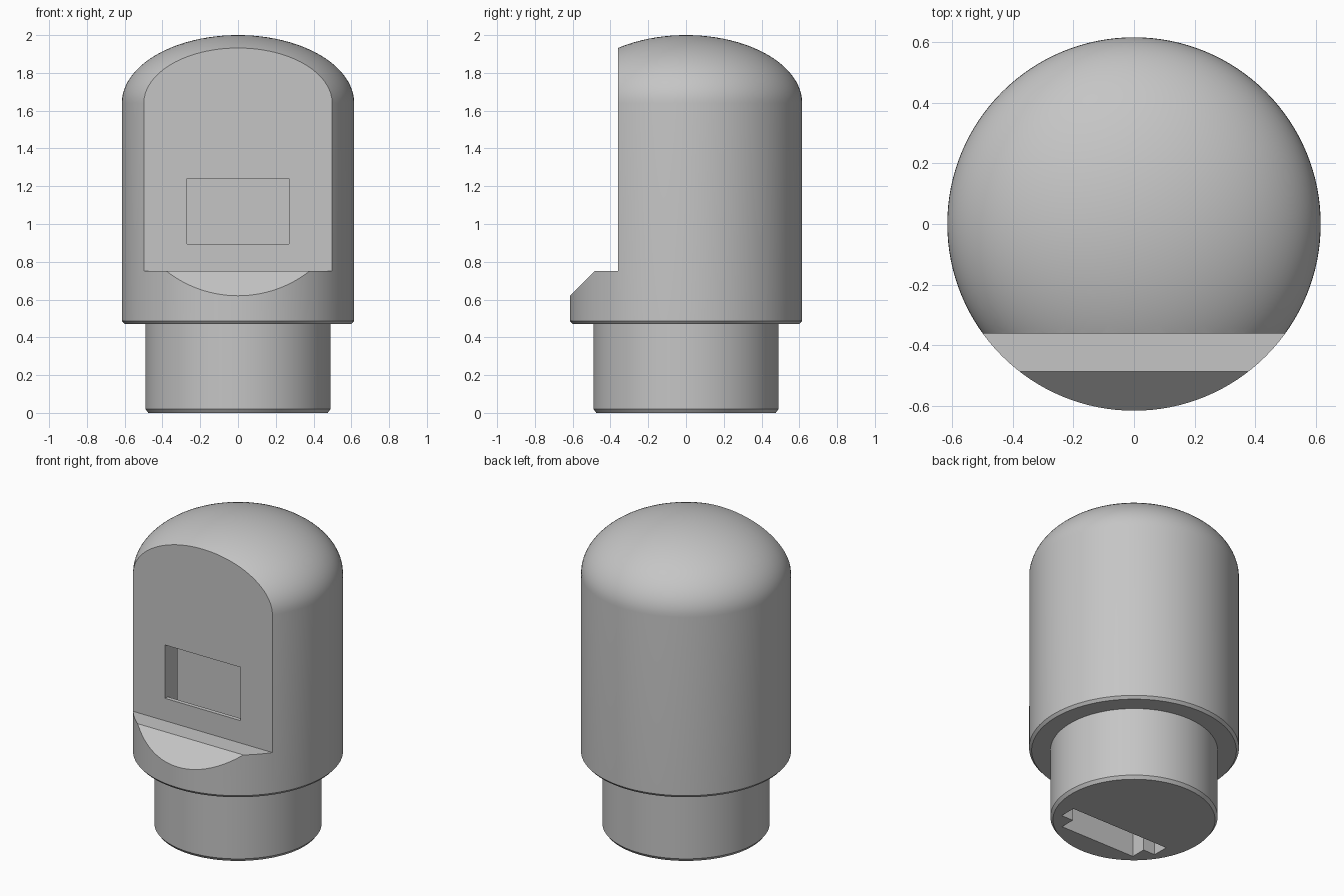
import bpy, bmesh, math
from mathutils import Vector

cube = bpy.data.objects.get("Cube")
if cube:
    bpy.data.objects.remove(cube, do_unlink=True)

grey = bpy.data.materials.new("plain grey")
grey.use_nodes = True
grey.diffuse_color = (0.56, 0.56, 0.56, 1)
grey.node_tree.nodes["Principled BSDF"].inputs["Base Color"].default_value = grey.diffuse_color


def finish(name, bm):
    bmesh.ops.recalc_face_normals(bm, faces=bm.faces)
    mesh = bpy.data.meshes.new(name)
    bm.to_mesh(mesh)
    bm.free()
    mesh.materials.append(grey)
    obj = bpy.data.objects.new(name, mesh)
    bpy.context.collection.objects.link(obj)
    return obj


def lathe(name, profile, sides=128):
    bm = bmesh.new()
    verts = [bm.verts.new((r, 0, z)) for r, z in profile]
    edges = [bm.edges.new(pair) for pair in zip(verts, verts[1:])]
    bmesh.ops.spin(bm, geom=verts + edges, axis=(0, 0, 1), cent=(0, 0, 0),
                   steps=sides, angle=math.tau, use_duplicate=False)
    bmesh.ops.remove_doubles(bm, verts=bm.verts, dist=0.0005)
    return finish(name, bm)


def prism(name, points, direction):
    bm = bmesh.new()
    face = bm.faces.new([bm.verts.new(p) for p in points])
    new = bmesh.ops.extrude_face_region(bm, geom=[face])["geom"]
    moved = [v for v in new if isinstance(v, bmesh.types.BMVert)]
    bmesh.ops.translate(bm, verts=moved, vec=Vector(direction))
    return finish(name, bm)


# Domed body with a narrower stem, small chamfers on both lower rims
R, STEM, DOME_Z = 0.615, 0.49, 1.64
profile = [(0, 0), (STEM - 0.015, 0), (STEM, 0.02), (STEM, 0.47),
           (R - 0.015, 0.47), (R, 0.487)]
for i in range(24):
    a = math.pi / 2 * i / 24
    profile.append((R * math.cos(a), DOME_Z + (2 - DOME_Z) * math.sin(a)))
profile.append((0, 2))
body = lathe("domed_body", profile)

# Flat front with a ledge and sloped lip
front_cut = prism("front_flat_cutter",
                  [(-1, y, z) for y, z in ((-0.36, 3), (-0.36, 0.75), (-0.485, 0.75),
                                           (-0.9, 0.335), (-0.9, 3))], (2, 0, 0))

# T-shaped shaft rising from the underside
half = [(0.27, -0.333), (0.27, -0.235), (0.355, -0.235), (0.355, -0.13)]
outline = half + [(-x, y) for x, y in reversed(half)]
shaft_cut = prism("shaft_cutter", [(x, y, -0.1) for x, y in outline], (0, 0, 1.4))

# Window through the flat front into the shaft
window_cut = prism("window_cutter",
                   [(x, -0.5, z) for x, z in ((-0.27, 0.895), (0.27, 0.895),
                                              (0.27, 1.24), (-0.27, 1.24))], (0, 0.25, 0))

bpy.context.view_layer.objects.active = body
for cutter in (front_cut, shaft_cut, window_cut):
    cutter.hide_render = True
    mod = body.modifiers.new(cutter.name, 'BOOLEAN')
    mod.operation = 'DIFFERENCE'
    mod.solver = 'EXACT'
    mod.object = cutter
    bpy.ops.object.modifier_apply(modifier=mod.name)
    bpy.data.objects.remove(cutter, do_unlink=True)

# Smooth curved walls, crisp machined edges
bpy.ops.object.select_all(action='DESELECT')
body.select_set(True)
bpy.ops.object.shade_smooth_by_angle(angle=math.radians(25))
